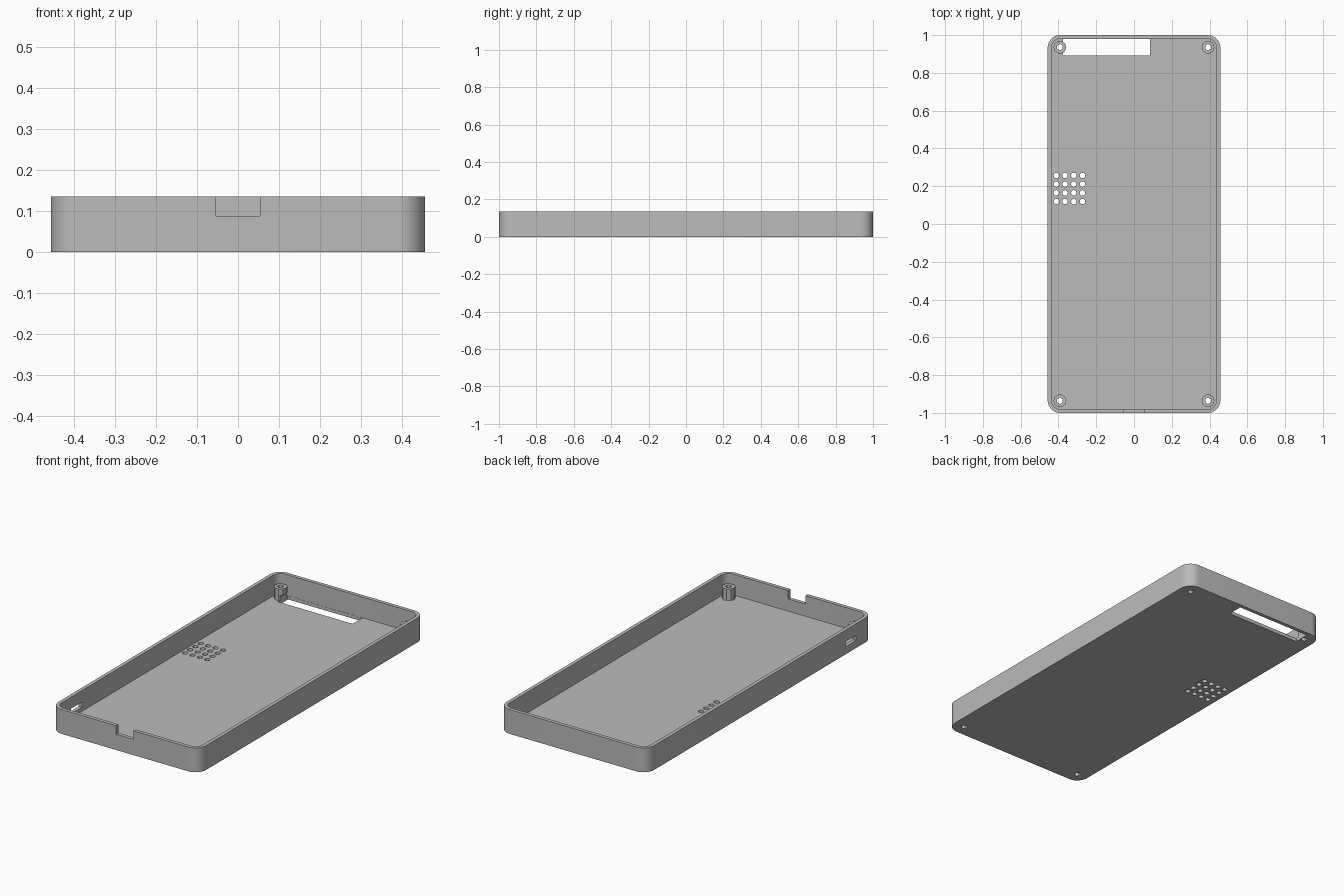
import bpy
import bmesh
from math import cos, sin, pi, radians

cube = bpy.data.objects.get("Cube")
if cube:
    bpy.data.objects.remove(cube, do_unlink=True)

HALF_X, HALF_Y, HEIGHT = 0.457, 1.0, 0.136
WALL, FLOOR, CORNER = 0.02, 0.02, 0.066
BOSS_X, BOSS_Y, BOSS_TOP = 0.392, 0.936, 0.085

grey = bpy.data.materials.new("plastic_grey")
grey.use_nodes = True
grey.diffuse_color = (0.5, 0.5, 0.5, 1)
grey.node_tree.nodes["Principled BSDF"].inputs["Base Color"].default_value = (0.5, 0.5, 0.5, 1)


def prism(name, outline, z0, z1):
    """Extrude a counter-clockwise outline from z0 to z1."""
    bm = bmesh.new()
    base = bm.faces.new([bm.verts.new((x, y, z0)) for x, y in outline])
    top = bmesh.ops.extrude_face_region(bm, geom=[base])["geom"]
    for v in top:
        if isinstance(v, bmesh.types.BMVert):
            v.co.z = z1
    bmesh.ops.recalc_face_normals(bm, faces=bm.faces)
    mesh = bpy.data.meshes.new(name)
    bm.to_mesh(mesh)
    bm.free()
    mesh.materials.append(grey)
    obj = bpy.data.objects.new(name, mesh)
    bpy.context.collection.objects.link(obj)
    return obj


def circle(cx, cy, r, sides, turn=0.0):
    return [(cx + r * cos(turn + 2 * pi * i / sides),
             cy + r * sin(turn + 2 * pi * i / sides)) for i in range(sides)]


def rounded(hx, hy, r, steps=10):
    pts = []
    for q, (sx, sy) in enumerate([(1, 1), (-1, 1), (-1, -1), (1, -1)]):
        for i in range(steps + 1):
            a = (q + i / steps) * pi / 2
            pts.append((sx * (hx - r) + r * cos(a), sy * (hy - r) + r * sin(a)))
    return pts


def box(name, x0, x1, y0, y1, z0, z1):
    return prism(name, [(x0, y0), (x1, y0), (x1, y1), (x0, y1)], z0, z1)


def select(obj):
    bpy.ops.object.select_all(action='DESELECT')
    obj.select_set(True)
    bpy.context.view_layer.objects.active = obj


def cut(obj, cutters):
    """Subtract every cutter from the part."""
    select(obj)
    for cutter in cutters:
        cutter.hide_render = True
        mod = obj.modifiers.new("cut", 'BOOLEAN')
        mod.operation, mod.solver, mod.object = 'DIFFERENCE', 'EXACT', cutter
        bpy.ops.object.modifier_apply(modifier=mod.name)


# Tray and its cavity
tray = prism("tray", rounded(HALF_X, HALF_Y, CORNER), 0, HEIGHT)
cavity = prism("cavity_cutter", rounded(HALF_X - WALL, HALF_Y - WALL, CORNER - WALL),
               FLOOR, HEIGHT + 0.1)

# Openings: floor window, front rim notch, side port
window = box("window_cutter", -0.376, 0.085, 0.892, 0.979, -0.05, 0.05)
notch = box("notch_cutter", -0.054, 0.054, -1.05, -0.96, 0.088, 0.2)
port = box("port_cutter", -0.5, -0.43, -0.85, -0.755, 0.042, 0.072)
cutters = [cavity, window, notch, port]

# Speaker grille
for i in range(4):
    for j in range(4):
        hole = circle(-0.411 + 0.046 * i, 0.119 + 0.046 * j, 0.0145, 12)
        cutters.append(prism("grille_cutter", hole, -0.05, 0.05))

# Screw bosses with through holes
bosses = []
for side, sx in (("left", 1), ("right", -1)):
    for end, sy in (("front", -1), ("back", 1)):
        x, y = sx * BOSS_X, sy * BOSS_Y
        boss = prism(f"{end}_{side}_screw_boss", circle(x, y, 0.034, 10), FLOOR, BOSS_TOP)
        bore = prism("bore_cutter", circle(x, y, 0.017, 6, pi / 2), -0.05, 0.2)
        cut(boss, [bore, window] if (sx, sy) == (-1, 1) else [bore])
        cutters.append(bore)
        bosses.append(boss)

cut(tray, cutters)
for cutter in cutters:
    bpy.data.objects.remove(cutter, do_unlink=True)

# Smooth the rounded corners, keep the edges crisp
for obj in [tray] + bosses:
    select(obj)
    bpy.ops.object.shade_smooth_by_angle(angle=radians(31))
